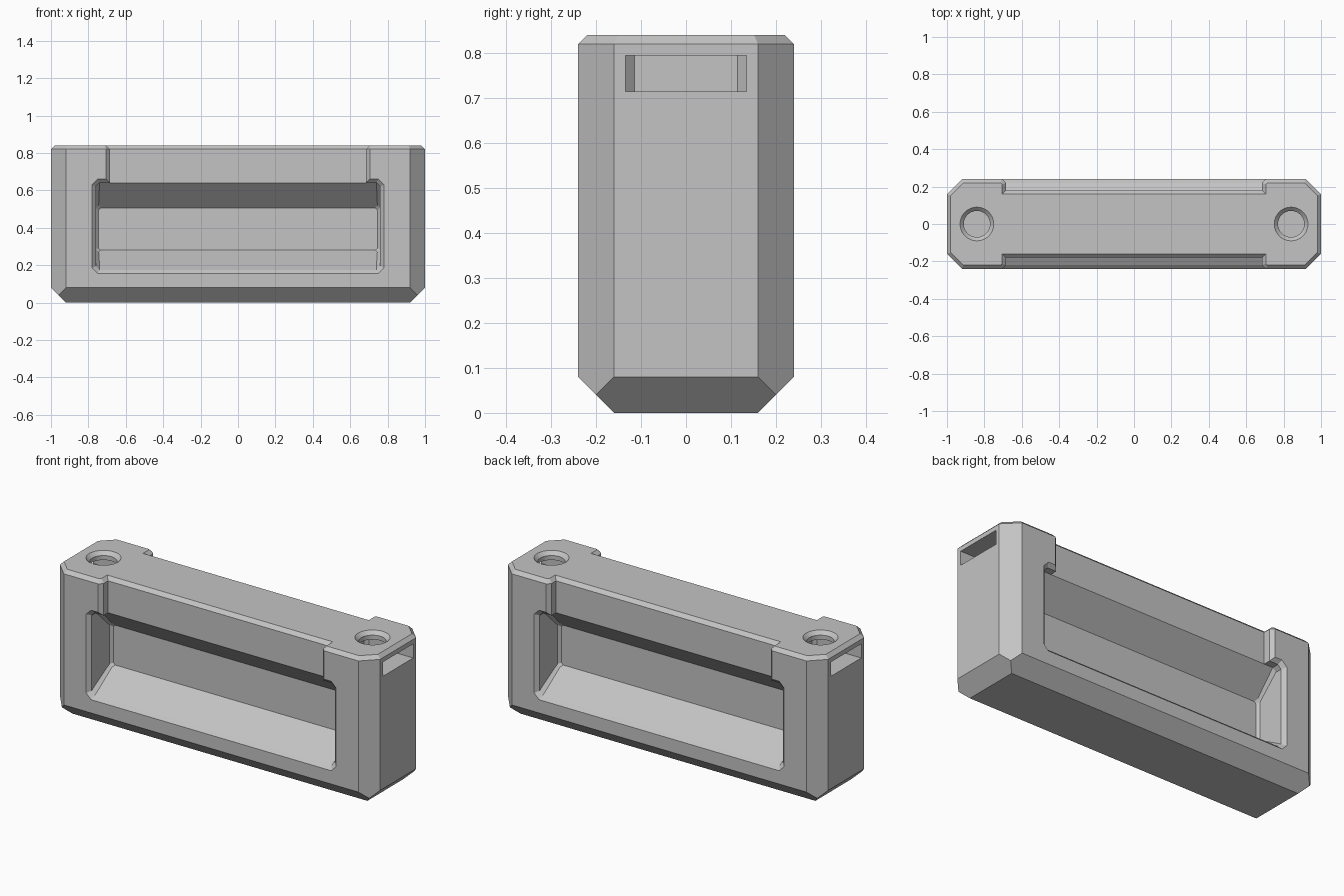
import bpy
import bmesh
from math import cos, sin, tau, radians

default = bpy.data.objects.get("Cube")
if default:
    bpy.data.objects.remove(default, do_unlink=True)

grey = bpy.data.materials.new("plain_grey")
grey.use_nodes = True
colour = (0.55, 0.55, 0.55, 1)
grey.diffuse_color = colour
grey.node_tree.nodes["Principled BSDF"].inputs["Base Color"].default_value = colour

HALF_X, HALF_Y, TOP = 1.0, 0.24, 0.84
BIG, EDGE = 0.08, 0.02          # large and small chamfers


def make_object(name, bm):
    bmesh.ops.recalc_face_normals(bm, faces=bm.faces)
    mesh = bpy.data.meshes.new(name)
    bm.to_mesh(mesh)
    bm.free()
    obj = bpy.data.objects.new(name, mesh)
    obj.data.materials.append(grey)
    bpy.context.collection.objects.link(obj)
    return obj


def loft(name, rings, sx=1, sy=1):
    """Skin a stack of equal-length rings into a closed solid."""
    bm = bmesh.new()
    loops = [[bm.verts.new((x * sx, y * sy, z)) for x, y, z in ring] for ring in rings]
    n = len(loops[0])
    for a, b in zip(loops, loops[1:]):
        for i in range(n):
            j = (i + 1) % n
            bm.faces.new((a[i], a[j], b[j], b[i]))
    bm.faces.new(loops[0])
    bm.faces.new(loops[-1])
    return make_object(name, bm)


def cut(body, cutter):
    cutter.hide_render = True
    mod = body.modifiers.new("cut", 'BOOLEAN')
    mod.operation = 'DIFFERENCE'
    mod.solver = 'EXACT'
    mod.object = cutter
    bpy.context.view_layer.objects.active = body
    bpy.ops.object.modifier_apply(modifier=mod.name)
    bpy.data.objects.remove(cutter, do_unlink=True)


# Body: block with large chamfers on the sides and base, small ones on top
corner = [(HALF_X - BIG, HALF_Y - BIG, 0),
          (HALF_X - BIG / 2, HALF_Y - BIG / 2, BIG / 2)]
for z in (BIG, TOP - EDGE):
    corner += [(HALF_X, HALF_Y - BIG, z), (HALF_X - BIG, HALF_Y, z)]
slant = BIG + EDGE * 0.414 - EDGE
corner += [(HALF_X - EDGE, HALF_Y - EDGE - slant, TOP),
           (HALF_X - EDGE - slant, HALF_Y - EDGE, TOP)]
bm = bmesh.new()
for sx in (-1, 1):
    for sy in (-1, 1):
        for x, y, z in corner:
            bm.verts.new((x * sx, y * sy, z))
bmesh.ops.convex_hull(bm, input=bm.verts)
bmesh.ops.dissolve_limit(bm, angle_limit=radians(1), verts=bm.verts, edges=bm.edges)
body = make_object("bracket_body", bm)


def window_ring(y, half, low, high, c):
    quarter = [(half, low + c), (half, high - c), (half - c, high)]
    right = [(half - c, low)] + quarter
    left = [(-x, z) for x, z in reversed(right)]
    return [(x, y, z) for x, z in right + left]


# Window pocket: chamfered mouth, sloping sill and roof, thin middle web
window = [window_ring(0.30, 0.78, 0.155, 0.66, 0.03),
          window_ring(0.24, 0.78, 0.155, 0.66, 0.03),
          window_ring(0.22, 0.76, 0.175, 0.64, 0.02),
          window_ring(0.18, 0.76, 0.199, 0.64, 0.02),
          window_ring(0.06, 0.76, 0.271, 0.52, 0.015),
          window_ring(0.045, 0.745, 0.28, 0.505, 0.01)]


def recess_ring(z, grow):
    g = EDGE if grow else 0
    right = [(0.685 + g, 0.18 - g), (0.685 + g, 0.22 - g * 0.414),
             (0.705 + g, 0.24 - g * 0.414), (0.705 + g, 0.30)]
    return [(x, y, z) for x, y in right + [(-x, y) for x, y in reversed(right)]]


# Recess that thins the top bar between the two end posts
recess = [recess_ring(0.60, False), recess_ring(TOP - EDGE, False),
          recess_ring(TOP, True), recess_ring(0.90, True)]

for side in (-1, 1):
    cut(body, loft("window_cutter", window, sy=side))
    cut(body, loft("recess_cutter", recess, sy=side))

# Side slots with chamfered inner corners, and countersunk holes above them
slot_plan = [(1.1, 0.135), (0.725, 0.135), (0.705, 0.115)]
slot_plan += [(x, -y) for x, y in reversed(slot_plan)]
slot = [[(x, y, z) for x, y in slot_plan] for z in (0.715, 0.795)]


def circle(radius, z, n=48):
    return [(0.84 + radius * cos(tau * i / n), radius * sin(tau * i / n), z)
            for i in range(n)]


hole = [circle(0.07, 0.75), circle(0.07, TOP - EDGE),
        circle(0.09, TOP), circle(0.09, 0.90)]
for side in (-1, 1):
    cut(body, loft("slot_cutter", slot, sx=side))
    cut(body, loft("hole_cutter", hole, sx=side))

# Smooth only the round hole walls
bpy.ops.object.select_all(action='DESELECT')
body.select_set(True)
bpy.context.view_layer.objects.active = body
bpy.ops.object.shade_smooth_by_angle(angle=radians(12))
